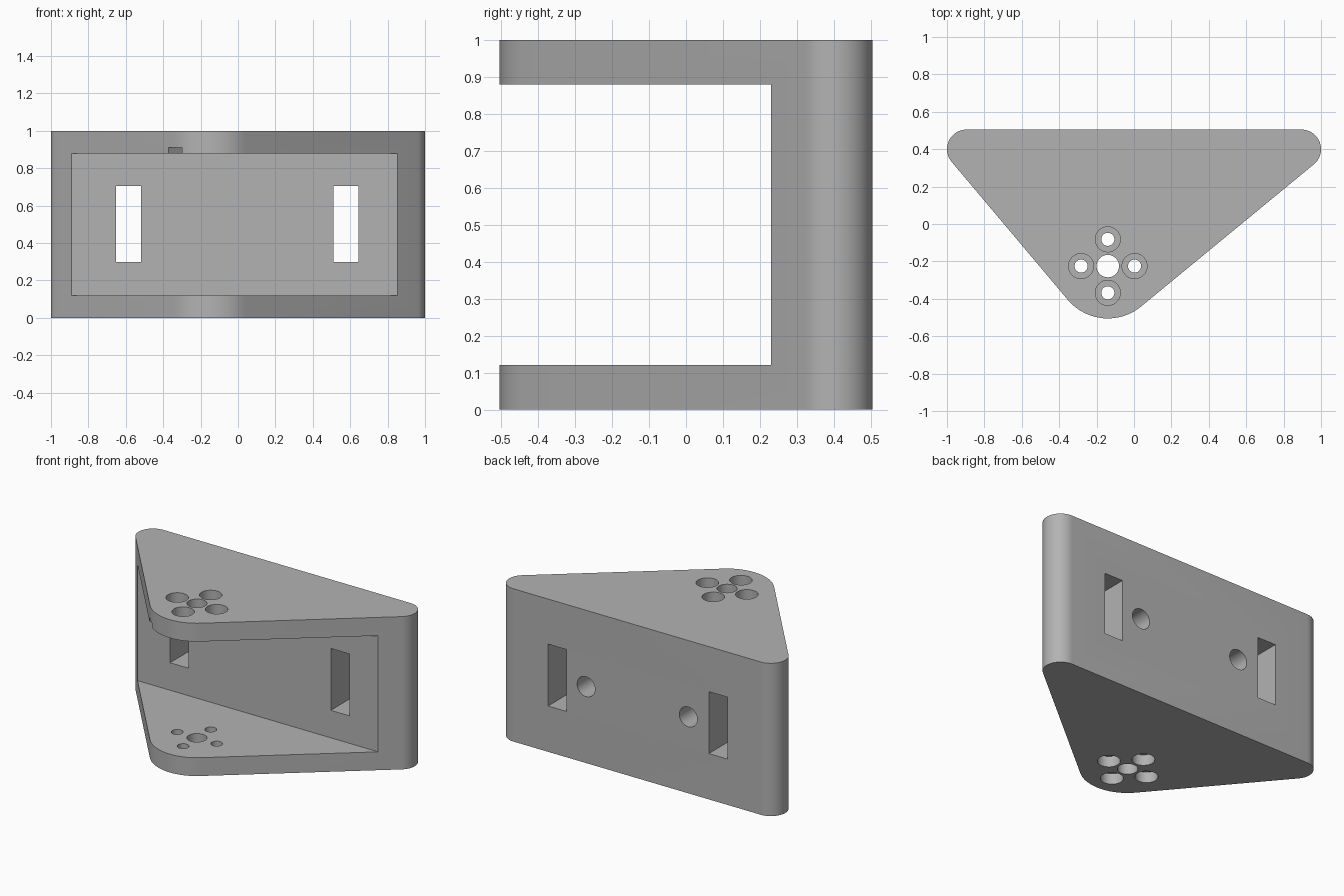
import bpy, bmesh
from math import radians, cos, sin, pi
from mathutils import Matrix, Vector

cube = bpy.data.objects.get("Cube")
if cube:
    bpy.data.objects.remove(cube, do_unlink=True)

HEIGHT, PLATE_LOW, PLATE_HIGH = 1.0, 0.12, 0.88
BACK, WALL_FRONT = 0.505, 0.23
PIVOT = Vector((-0.14, -0.225, 0))

grey = bpy.data.materials.new("plain grey")
grey.use_nodes = True
colour = (0.45, 0.45, 0.45, 1)
grey.diffuse_color = colour
grey.node_tree.nodes["Principled BSDF"].inputs["Base Color"].default_value = colour


def to_object(name, bm):
    mesh = bpy.data.meshes.new(name)
    bmesh.ops.recalc_face_normals(bm, faces=bm.faces)
    bm.to_mesh(mesh)
    bm.free()
    mesh.materials.append(grey)
    obj = bpy.data.objects.new(name, mesh)
    bpy.context.collection.objects.link(obj)
    return obj


def cut(target, bm):
    """Subtract a solid from the target and discard the cutter."""
    cutter = to_object("cutter", bm)
    cutter.hide_render = True
    mod = target.modifiers.new("cut", 'BOOLEAN')
    mod.operation, mod.solver, mod.object = 'DIFFERENCE', 'EXACT', cutter
    bpy.context.view_layer.objects.active = target
    bpy.ops.object.modifier_apply(modifier=mod.name)
    bpy.data.objects.remove(cutter, do_unlink=True)


def box(low, high, turn=Matrix()):
    low, high = Vector(low), Vector(high)
    bm = bmesh.new()
    size = Matrix.Diagonal((*(high - low), 1))
    bmesh.ops.create_cube(bm, size=1, matrix=turn @ Matrix.Translation((low + high) / 2) @ size)
    return bm


def rod(centre, radius, length, turn=Matrix()):
    bm = bmesh.new()
    bmesh.ops.create_cone(bm, cap_ends=True, segments=40, radius1=radius, radius2=radius,
                          depth=length, matrix=Matrix.Translation(centre) @ turn)
    return bm


def arc(x, y, radius, start, end, steps=20):
    angles = [radians(start + (end - start) * i / steps) for i in range(steps + 1)]
    return [(x + radius * cos(a), y + radius * sin(a), 0) for a in angles]


# Rounded triangular body, extruded upward
outline = (arc(0.895, 0.4, 0.105, -50, 90)
           + arc(-0.895, 0.4, 0.105, 90, 220)
           + arc(PIVOT.x, PIVOT.y, 0.28, 220, 310))
bm = bmesh.new()
base = bm.faces.new([bm.verts.new(p) for p in outline])
top = bmesh.ops.extrude_face_region(bm, geom=[base])
bmesh.ops.translate(bm, vec=(0, 0, HEIGHT),
                    verts=[v for v in top["geom"] if isinstance(v, bmesh.types.BMVert)])
bracket = to_object("mounting_bracket", bm)

# Open space between the two plates
cut(bracket, box((-2, -2, PLATE_LOW), (2, WALL_FRONT, PLATE_HIGH)))

# Strap slots and blind bolt holes in the back wall
for side in (-1, 1):
    x = 0.582 * side - 0.004
    cut(bracket, box((x - 0.067, 0, 0.3), (x + 0.067, 1, 0.705)))
    cut(bracket, rod((0.37 * side, BACK, 0.5), 0.065, 0.4, Matrix.Rotation(pi / 2, 4, 'X')))

# Pivot hole and four counterbored screw holes through both plates
cut(bracket, rod(PIVOT + Vector((0, 0, 0.5)), 0.06, 2))
for i in range(4):
    spot = PIVOT + Vector((0.143 * cos(i * pi / 2), 0.143 * sin(i * pi / 2), 0))
    cut(bracket, rod(spot + Vector((0, 0, 0.5)), 0.035, 2))
    for z in (0, HEIGHT):
        cut(bracket, rod(spot + Vector((0, 0, z)), 0.067, 0.14))

# Shallow diagonal groove under the upper plate
turn = Matrix.Translation(PIVOT) @ Matrix.Rotation(radians(45), 4, 'Z')
cut(bracket, box((-0.6, -0.05, 0.8), (0, 0.05, 0.91), turn))

# Smooth curves, crisp edges
bpy.ops.object.select_all(action='DESELECT')
bracket.select_set(True)
bpy.context.view_layer.objects.active = bracket
bpy.ops.object.shade_smooth_by_angle(angle=radians(30))
